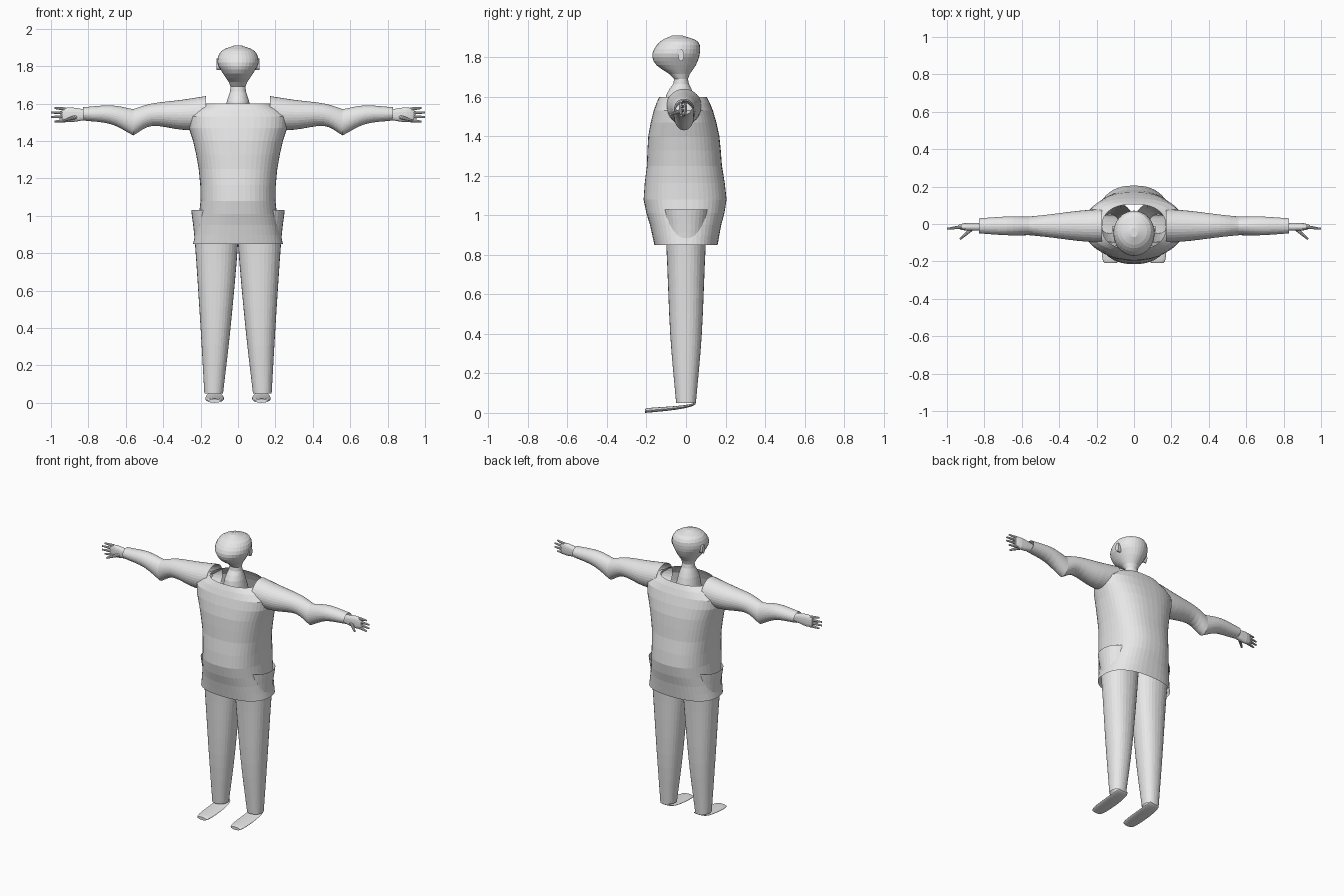
import bpy, bmesh
from math import cos, sin, pi, sqrt
from mathutils import Vector

cube = bpy.data.objects.get("Cube")
if cube:
    bpy.data.objects.remove(cube)

shade = 0.8
colour = (shade, shade, shade, 1)
grey = bpy.data.materials.new("light grey")
grey.use_nodes = True
grey.diffuse_color = colour
grey.node_tree.nodes["Principled BSDF"].inputs["Base Color"].default_value = colour


def finish(name, bm):
    bmesh.ops.recalc_face_normals(bm, faces=bm.faces)
    mesh = bpy.data.meshes.new(name)
    bm.to_mesh(mesh)
    bm.free()
    mesh.materials.append(grey)
    bpy.context.collection.objects.link(bpy.data.objects.new(name, mesh))


def smooth_rows(rows, steps):
    """Catmull-Rom curve through a few key rows."""
    keys = [Vector(row) for row in rows]
    keys = [keys[0] * 2 - keys[1]] + keys + [keys[-1] * 2 - keys[-2]]
    result = []
    for p, q, r, s in zip(keys, keys[1:], keys[2:], keys[3:]):
        for i in range(steps):
            t = i / steps
            bend = (p * 2 - q * 5 + r * 4 - s) * t * t + (q * 3 - p - r * 3 + s) * t ** 3
            result.append(q + ((r - p) * t + bend) / 2)
    return result + [keys[-2]]


def rounded(value, squareness):
    return (1 if value >= 0 else -1) * abs(value) ** (2 / squareness)


def loft(name, axis, rings, sides=32, squareness=2.0, mirror=1, start=False, end=False):
    """Skin rounded rings given as (position, low a, high a, low b, high b)."""
    bm = bmesh.new()
    loops = []
    for t, a_low, a_high, b_low, b_high in rings:
        loop = []
        for i in range(sides):
            angle = 2 * pi * i / sides
            a = (a_low + a_high + (a_high - a_low) * rounded(cos(angle), squareness)) / 2
            b = (b_low + b_high + (b_high - b_low) * rounded(sin(angle), squareness)) / 2
            x, y, z = {"x": (t, a, b), "y": (a, t, b), "z": (a, b, t)}[axis]
            loop.append(bm.verts.new((x * mirror, y, z)))
        loops.append(loop)
    for low, high in zip(loops, loops[1:]):
        for i in range(sides):
            bm.faces.new((low[i - 1], low[i], high[i], high[i - 1]))
    if start:
        bm.faces.new(loops[0])
    if end:
        bm.faces.new(loops[-1])
    finish(name, bm)


def digit(name, base, tip, thickness, mirror):
    """Tapered finger between two points."""
    a, b = (Vector((x * mirror, y, z)) for x, y, z in (base, tip))
    bm = bmesh.new()
    bmesh.ops.create_cone(bm, cap_ends=True, segments=10, radius1=thickness,
                          radius2=thickness / 2, depth=(b - a).length)
    turn = (b - a).to_track_quat("Z", "Y")
    for v in bm.verts:
        v.co = turn @ v.co + (a + b) / 2
    finish(name, bm)


# Torso: open tube from hem to collar; rows are height, half width, half depth
torso = smooth_rows([(.85, .24, .16), (.95, .22, .18), (1.08, .2, .21), (1.25, .21, .19),
                     (1.4, .24, .18), (1.53, .27, .15), (1.6, .17, .12)], 2)
lean = .02
loft("torso", "z", [(z, -w, w, -d - lean * (z - torso[0][0]), d - lean * (z - torso[0][0]))
                    for z, w, d in torso], sides=48, squareness=2.4)

# Head and neck in one skin; rows are height, half width, front, back
head = smooth_rows([(1.5, .08, -.12, .07), (1.61, .06, -.1, .04), (1.69, .04, -.06, .01),
                    (1.76, .08, -.15, .05), (1.82, .11, -.17, .07), (1.88, .09, -.13, .06),
                    (1.91, .02, -.07, -.02)], 3)
loft("head_and_neck", "z", [(z, -w, w, front, back) for z, w, front, back in head], end=True)

for mirror, label in ((1, "left"), (-1, "right")):
    # Ear: small oval button
    loft(label + "_ear", "x", [(x, -.04, -.01, 1.78, 1.84) for x in (.09, .115)],
         sides=16, mirror=mirror, end=True)

    # Leg: rows are height, inner, outer, half depth; the open top shows at the hip
    leg = smooth_rows([(.05, .08, .18, .05), (.4, .04, .2, .08),
                       (.85, 0, .23, .1), (1.03, 0, .25, .12)], 4)
    loft(label + "_leg", "z", [(z, inner, outer, -d, d) for z, inner, outer, d in leg],
         squareness=2.2, mirror=mirror)

    # Foot: thin sloping wedge with a rounded toe and heel
    toe, heel, middle = -.21, .05, .125
    foot = []
    for i in range(1, 16):
        t = i / 16
        bulge = sqrt(sqrt(sin(pi * t)))
        width = .05 * bulge
        sole = .05 * t * t
        foot.append((toe + (heel - toe) * (1 - cos(pi * t)) / 2, middle - width, middle + width,
                     sole, sole + .03 * bulge * (1 - t) + .01 * t))
    loft(label + "_foot", "y", foot, sides=20, mirror=mirror, start=True, end=True)

    # Sleeve in two parts meeting at the sagging elbow; rows are x, half depth, bottom, top
    elbow = (.56, .05, 1.43, 1.57)
    upper = [(.17, .09, 1.46, 1.64), (.3, .08, 1.46, 1.62), (.46, .06, 1.48, 1.6), elbow]
    fore = [elbow, (.68, .05, 1.49, 1.59), (.83, .04, 1.51, 1.58)]
    for part, rows in (("_upper_arm", upper), ("_forearm", fore)):
        loft(label + part, "x", [(x, -.01 - d, d - .01, low, high)
                                 for x, d, low, high in smooth_rows(rows, 4)], mirror=mirror)

    # Hand: flat palm with a narrow wrist inside the sleeve; rows are x, half depth, half height
    palm = smooth_rows([(.78, .02, .02), (.83, .02, .03), (.9, .02, .04), (.94, .01, .03)], 2)
    loft(label + "_hand", "x", [(x, -.015 - d, d - .015, 1.54 - h, 1.54 + h) for x, d, h in palm],
         sides=20, squareness=2.5, mirror=mirror, start=True, end=True)

    # Four slightly spread fingers and a forward thumb
    for i, reach in enumerate((.98, 1, 1, .98)):
        spread = i - 1.5
        digit(f"{label}_finger_{i + 1}", (.92, -.015, 1.54 - .02 * spread),
              (reach, -.025, 1.54 - .024 * spread), .01, mirror)
    digit(label + "_thumb", (.86, -.02, 1.53), (.93, -.08, 1.51), .012, mirror)
